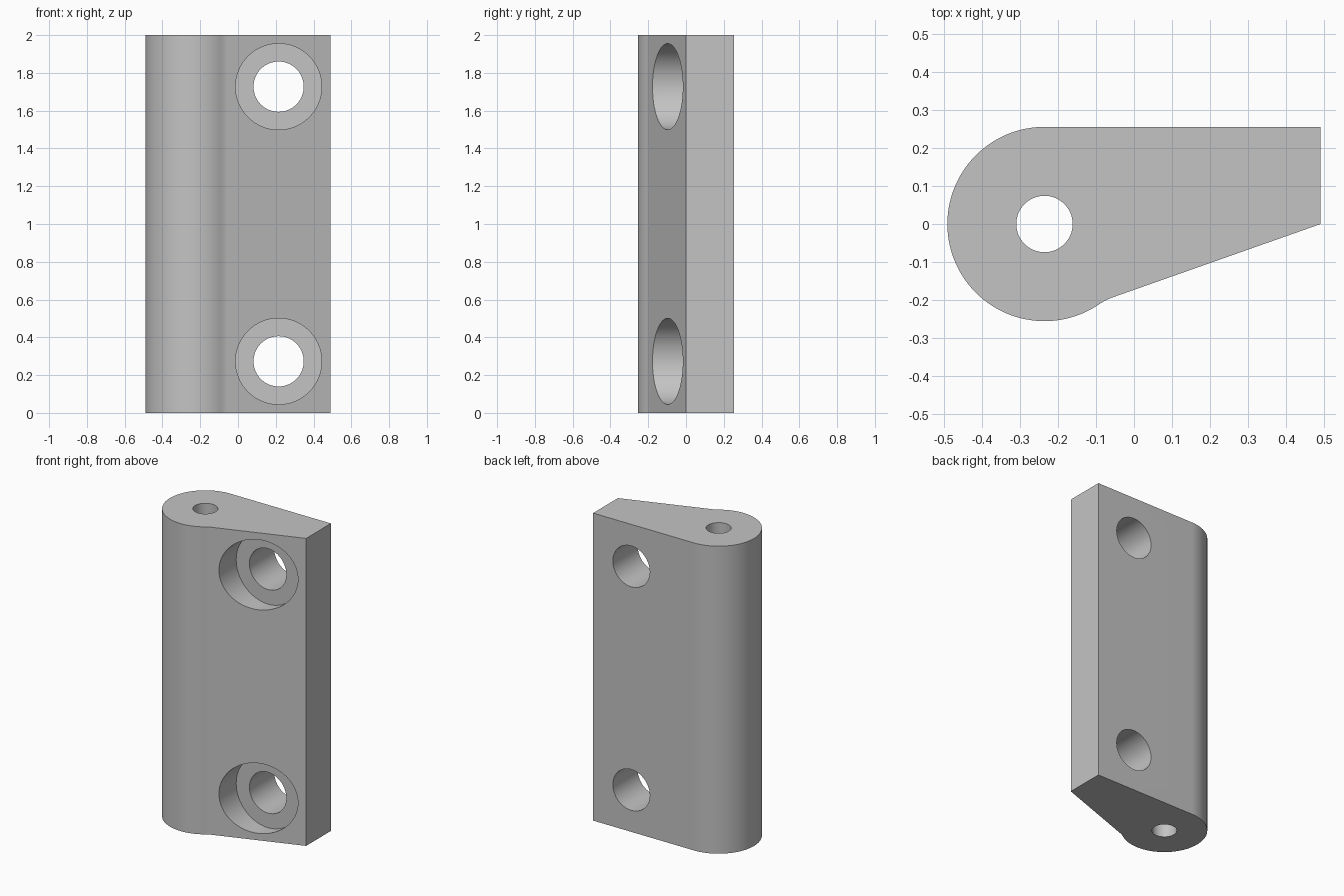
import bpy
import bmesh
import math
from mathutils import Vector

cube = bpy.data.objects.get("Cube")
if cube:
    bpy.data.objects.remove(cube, do_unlink=True)

HEIGHT = 2.0
PIVOT = Vector((-0.235, 0.0))
RADIUS = 0.255

grey = bpy.data.materials.new("plain grey")
grey.use_nodes = True
colour = (0.55, 0.55, 0.55, 1)
grey.diffuse_color = colour
grey.node_tree.nodes["Principled BSDF"].inputs["Base Color"].default_value = colour


def on_barrel(angle):
    return PIVOT + RADIUS * Vector((math.cos(angle), math.sin(angle)))


def outline():
    """Round barrel blending into a tapering leaf."""
    tip = Vector((0.49, 0.0))
    corner = Vector((-0.077, -0.2))
    start, end = math.radians(90), math.radians(303)
    steps = 72
    pts = [Vector((0.49, RADIUS))]
    pts += [on_barrel(start + (end - start) * i / steps) for i in range(steps + 1)]
    # Small fillet where barrel meets the tapered face
    a, b = pts[-1], corner.lerp(tip, 0.035)
    for i in range(1, 7):
        t = i / 6
        pts.append(a.lerp(corner, t).lerp(corner.lerp(b, t), t))
    pts.append(tip)
    return pts


# Hinge body
bm = bmesh.new()
base = bm.faces.new([bm.verts.new((p.x, p.y, 0)) for p in outline()])
side = bmesh.ops.extrude_face_region(bm, geom=[base])["geom"]
top = [v for v in side if isinstance(v, bmesh.types.BMVert)]
bmesh.ops.translate(bm, verts=top, vec=(0, 0, HEIGHT))
bmesh.ops.recalc_face_normals(bm, faces=bm.faces)
mesh = bpy.data.meshes.new("hinge_leaf")
bm.to_mesh(mesh)
bm.free()
mesh.materials.append(grey)
body = bpy.data.objects.new("hinge_leaf", mesh)
bpy.context.collection.objects.link(body)


def drill(name, radius, depth, location, rotation=(0, 0, 0)):
    """Cut a round hole through the body."""
    bpy.ops.mesh.primitive_cylinder_add(vertices=64, radius=radius, depth=depth,
                                        location=location, rotation=rotation)
    cutter = bpy.context.object
    cutter.name = name
    cutter.data.materials.append(grey)
    mod = body.modifiers.new(name, "BOOLEAN")
    mod.operation = "DIFFERENCE"
    mod.solver = "EXACT"
    mod.object = cutter
    bpy.context.view_layer.objects.active = body
    bpy.ops.object.modifier_apply(modifier=name)
    bpy.data.objects.remove(cutter, do_unlink=True)


# Pin hole, then two counterbored screw holes
drill("pin_hole", 0.074, 3, (PIVOT.x, PIVOT.y, 1))
sideways = (math.pi / 2, 0, 0)
for label, z in (("lower", 0.273), ("upper", 1.727)):
    drill(label + "_counterbore", 0.228, 0.5, (0.215, -0.25, z), sideways)
    drill(label + "_screw_hole", 0.133, 2, (0.215, 0, z), sideways)

# Smooth curved walls with sharp rims
bpy.ops.object.select_all(action="DESELECT")
body.select_set(True)
bpy.context.view_layer.objects.active = body
bpy.ops.object.shade_smooth_by_angle(angle=math.radians(25))
